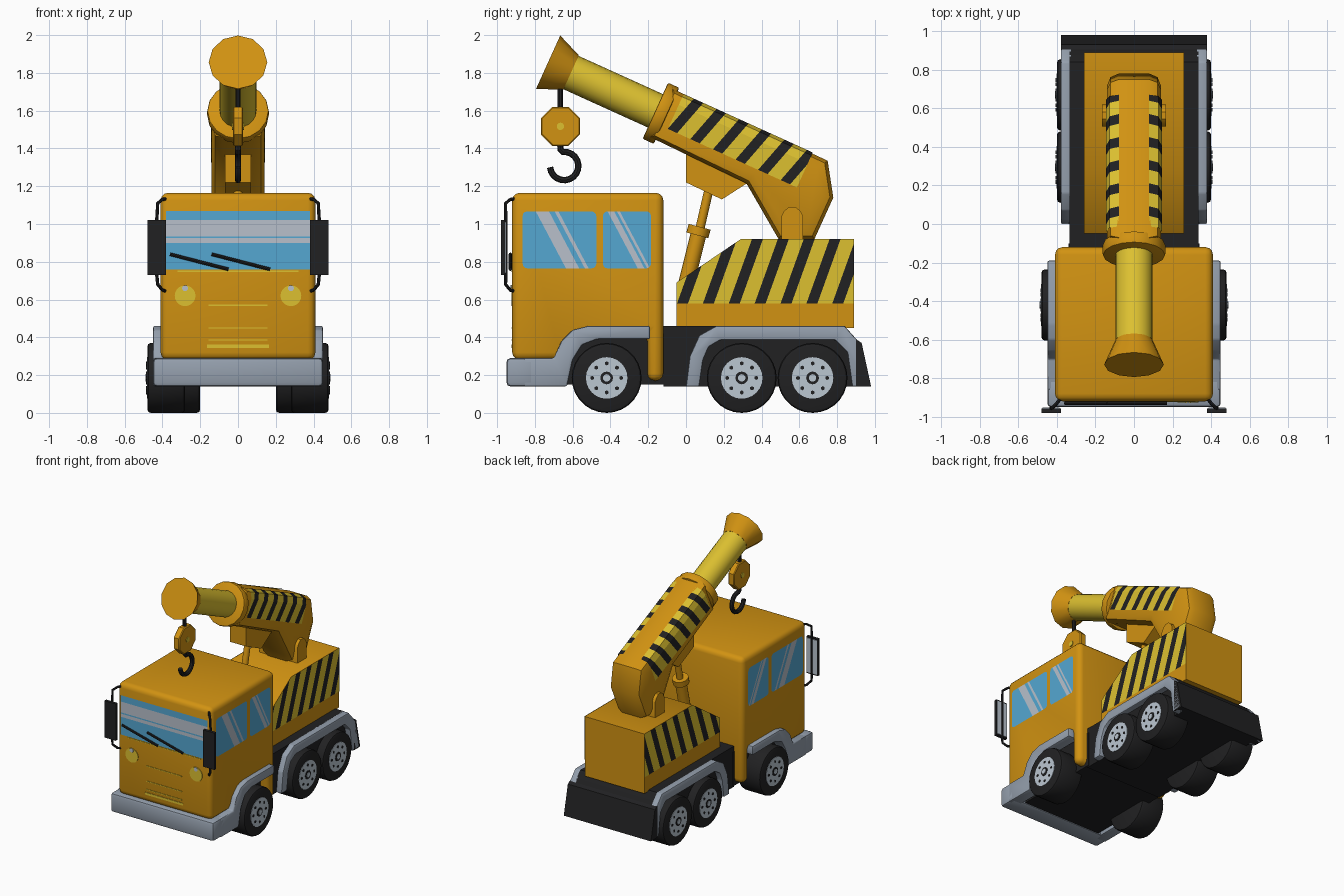
import bpy, bmesh
from math import sin, cos, pi, radians
from mathutils import Vector, Matrix

if "Cube" in bpy.data.objects:
    bpy.data.objects.remove(bpy.data.objects["Cube"], do_unlink=True)


def material(name, r, g, b):
    m = bpy.data.materials.new(name)
    m.use_nodes = True
    m.diffuse_color = (r, g, b, 1)
    m.node_tree.nodes["Principled BSDF"].inputs["Base Color"].default_value = (r, g, b, 1)
    return m


ORANGE = material("orange paint", .64, .29, .006)
YELLOW = material("yellow paint", .72, .53, .03)
BLACK = material("black rubber", .015, .015, .016)
GREY = material("grey trim", .30, .35, .42)
SILVER = material("silver rim", .50, .57, .64)
BLUE = material("blue glass", .09, .39, .64)
SHINE = material("glass shine", .48, .53, .60)


def finish(name, bm, mats, smooth=True):
    me = bpy.data.meshes.new(name)
    bm.to_mesh(me)
    bm.free()
    ob = bpy.data.objects.new(name, me)
    bpy.context.collection.objects.link(ob)
    for m in mats:
        me.materials.append(m)
    if smooth:
        bpy.ops.object.select_all(action='DESELECT')
        ob.select_set(True)
        bpy.context.view_layer.objects.active = ob
        bpy.ops.object.shade_smooth_by_angle(angle=radians(35))
    return ob


def extrude(name, profile, x0, x1, mat, bevel=0, segments=2, rim_only=False):
    """Extrude a (y, z) outline along x, with optional rounded edges."""
    bm = bmesh.new()
    face = bm.faces.new([bm.verts.new((x0, y, z)) for y, z in profile])
    new = bmesh.ops.extrude_face_region(bm, geom=[face])["geom"]
    bmesh.ops.translate(bm, vec=(x1 - x0, 0, 0),
                        verts=[v for v in new if isinstance(v, bmesh.types.BMVert)])
    bmesh.ops.recalc_face_normals(bm, faces=bm.faces)
    if bevel:
        edges = [e for e in bm.edges
                 if not rim_only or abs(e.verts[0].co.x - e.verts[1].co.x) < 1e-4]
        bmesh.ops.bevel(bm, geom=edges, offset=bevel, segments=segments, profile=.5,
                        affect='EDGES', clamp_overlap=True)
    return finish(name, bm, [mat])


def box(name, x, y, z, mat, bevel=0):
    return extrude(name, [(y[0], z[0]), (y[0], z[1]), (y[1], z[1]), (y[1], z[0])],
                   x[0], x[1], mat, bevel)


def rod(name, a, b, r0, r1, mat, sides=16, bevel=0):
    """Cylinder or cone between two points."""
    a, b = Vector(a), Vector(b)
    bm = bmesh.new()
    bmesh.ops.create_cone(bm, cap_ends=True, segments=sides, radius1=r0, radius2=r1,
                          depth=(b - a).length)
    if bevel:
        bmesh.ops.bevel(bm, geom=[e for e in bm.edges if abs(e.verts[0].co.z - e.verts[1].co.z) < 1e-4],
                        offset=bevel, segments=2, profile=.5, affect='EDGES')
    turn = (b - a).to_track_quat('Z', 'Y').to_matrix().to_4x4()
    bmesh.ops.transform(bm, matrix=Matrix.Translation((a + b) / 2) @ turn, verts=bm.verts)
    return finish(name, bm, [mat])


def tube(name, points, radius, mat):
    cu = bpy.data.curves.new(name, 'CURVE')
    cu.dimensions = '3D'
    cu.bevel_depth = radius
    cu.bevel_resolution = 2
    cu.use_fill_caps = True
    sp = cu.splines.new('POLY')
    sp.points.add(len(points) - 1)
    for p, co in zip(sp.points, points):
        p.co = (*co, 1)
    tmp = bpy.data.objects.new(name + " path", cu)
    bpy.context.collection.objects.link(tmp)
    dg = bpy.context.evaluated_depsgraph_get()
    bm = bmesh.new()
    bm.from_mesh(bpy.data.meshes.new_from_object(tmp.evaluated_get(dg)))
    bpy.data.objects.remove(tmp)
    for f in bm.faces:
        f.material_index = 0
    finish(name, bm, [mat])


def banded(name, rows, direction, cuts, mats, outward):
    """Thin painted panel, cut by parallel planes and coloured band by band."""
    bm = bmesh.new()
    for row in rows:
        bm.faces.new([bm.verts.new(p) for p in row])
    d, out = Vector(direction), Vector(outward)
    for c in cuts:
        bmesh.ops.bisect_plane(bm, geom=bm.verts[:] + bm.edges[:] + bm.faces[:],
                               plane_co=d * c / d.length_squared, plane_no=d)
    bm.normal_update()
    slots = list(dict.fromkeys(mats))
    for f in bm.faces:
        band = sum(f.calc_center_median().dot(d) > c for c in cuts)
        f.material_index = slots.index(mats[band % len(mats)])
        if f.normal.dot(out) < 0:
            f.normal_flip()
    finish(name, bm, slots, smooth=False)


def stripe_cuts(start, period, width, count):
    return [start + k * period + w for k in range(count) for w in (0, width)]


def rounded(y0, y1, z0, z1, r=.025):
    corners = [(y1 - r, z1 - r), (y0 + r, z1 - r), (y0 + r, z0 + r), (y1 - r, z0 + r)]
    return [(cy + r * cos(a), cz + r * sin(a)) for q, (cy, cz) in enumerate(corners)
            for a in [(q + k / 3) * pi / 2 for k in range(4)]]


# Chassis
box("front_chassis", (-.34, .34), (-.90, -.10), (.15, .42), BLACK)
tail = [(.84, .46), (.92, .37), (.97, .14)]
extrude("rear_chassis", [(-.12, .14), (-.12, .46)] + tail, -.335, .335, BLACK)
extrude("tail_panel", [(.90, .14), (.90, .39)] + [(y + .01, z) for y, z in tail[1:]], -.38, .38, BLACK)

# Cab with wheel cut-out and rear pillar
extrude("cab", [(-.92, .28), (-.92, 1.165), (-.12, 1.165), (-.12, .17), (-.205, .17), (-.205, .42),
                (-.55, .42), (-.65, .28)], -.41, .41, ORANGE, .04, 3)
box("bumper", (-.45, .45), (-.95, -.80), (.14, .29), GREY, .02)

# Painted front details
rect = [(-.38, .76), (-.38, 1.07), (.38, 1.07), (.38, .76)]
banded("windshield", [[(x, -.924, z) for x, z in rect]], (0, 0, 1), [.90, .925, .935, 1.02],
       [BLUE, SHINE, BLUE, SHINE, BLUE], (0, -1, 0))
for z, w in [(.75, .32), (.57, .155), (.45, .155), (.385, .155), (.352, .165)]:
    t = .009 if z < .36 else .003
    box("grille_line", (-w, w), (-.924, -.919), (z - t, z + t), YELLOW)
for x in (-.36, -.14):
    tube("wiper", [(x, -.93, .84), (x + .31, -.93, .76)], .009, BLACK)

for s, side in ((1, "left"), (-1, "right")):
    # Side windows with diagonal shine
    for label, (y0, y1), cuts in [("front", (-.865, -.475), [-.23, -.16, -.13, -.11]),
                                  ("rear", (-.44, -.185), [.15, .185, .20, .215])]:
        banded(f"{side}_{label}_window", [[(s * .413, y, z) for y, z in rounded(y0, y1, .765, 1.067)]],
               (0, 1, .53), cuts, [BLUE, SHINE, BLUE, SHINE, BLUE], (s, 0, 0))
    rod(f"{side}_headlight", (s * .28, -.915, .62), (s * .28, -.925, .62), .055, .055, YELLOW, 20)
    rod(f"{side}_headlight_glint", (s * .28, -.92, .66), (s * .28, -.928, .66), .016, .016, SHINE, 10)

    # Mirrors
    tube(f"{side}_mirror_arm", [(s * x, y, z) for x, y, z in
         [(.37, -.89, 1.135), (.40, -.93, 1.13), (.425, -.955, 1.11), (.43, -.955, 1.02), (.43, -.955, .73),
          (.425, -.955, .68), (.40, -.93, .65), (.37, -.89, .64)]], .009, BLACK)
    mx = sorted((s * .38, s * .48))
    box(f"{side}_mirror", mx, (-.98, -.957), (.73, 1.02), BLACK)
    box(f"{side}_mirror_glass", [mx[0] + .006, mx[1] - .006], (-.957, -.953), (.74, 1.01), SILVER)

    # Fenders
    extrude(f"{side}_front_fender",
            [(-.86, .14), (-.86, .29), (-.70, .29), (-.66, .38), (-.60, .44), (-.52, .46), (-.19, .46),
             (-.19, .39), (-.47, .39), (-.55, .36), (-.60, .28), (-.63, .14)], s * .36, s * .45, GREY, .01)
    extrude(f"{side}_rear_fender",
            [(0, .14), (.02, .30), (.07, .41), (.16, .46), (.84, .46), (.92, .37), (.97, .14), (.88, .14),
             (.855, .32), (.79, .385), (.18, .385), (.12, .35), (.09, .28), (.07, .14)],
            s * .32, s * .38, GREY, .008)

    # Wheels
    for label, y, out in [("front", -.42, .48), ("middle", .295, .40), ("rear", .67, .40)]:
        def disc(part, r, depth, mat, sides, dy=0, dz=0, bevel=0, inner=.02):
            rod(f"{side}_{label}_{part}", (s * (out - inner), y + dy, .185 + dz),
                (s * (out + depth), y + dy, .185 + dz), r, r, mat, sides, bevel)
        disc("tyre", .185, 0, BLACK, 28, bevel=.018, inner=.20)
        disc("rim", .11, .003, SILVER, 24)
        disc("hub", .034, .006, BLACK, 12)
        disc("hub_cap", .020, .009, SILVER, 10)
        for k in range(8):
            disc("bolt", .011, .006, BLACK, 6, .077 * cos(k * pi / 4), .077 * sin(k * pi / 4))

# Crane body with hazard stripes
box("crane_base", (-.26, .26), (-.05, .89), (.45, .58), ORANGE)
body = [(-.05, .58), (-.05, .69), (.29, .92), (.89, .92), (.89, .58)]
extrude("crane_body", body, -.26, .26, ORANGE)
for s, side in ((1, "left"), (-1, "right")):
    banded(f"{side}_body_stripes", [[(s * .263, y, z) for y, z in body]], (0, 1, -.36),
           stripe_cuts(-.53, .137, .058, 12), [YELLOW, BLACK], (s, 0, 0))

# Boom
collar = Vector((0, -.135, 1.587))
along, up = Vector((0, .911, -.413)), Vector((0, .413, .911))
extrude("boom", [(-.07, 1.715), (.75, 1.335), (.78, 1.14), (.68, .92), (.49, .92), (.32, 1.215), (-.19, 1.46)],
        -.14, .14, ORANGE, .06, 2, rim_only=True)
section = [(.078, .143), (.126, .126), (.144, .08), (.144, -.06)]
for s, side in ((1, "left"), (-1, "right")):
    def point(p, t):
        return collar + along * t + up * p[1] + Vector((s * p[0], 0, 0))
    strips = [[point(p, .07), point(q, .07), point(q, .82), point(p, .82)]
              for p, q in zip(section, section[1:])]
    banded(f"{side}_boom_stripes", strips, (0, .75, -.65), stripe_cuts(-1.05, .125, .052, 9),
           [YELLOW, BLACK], (s, 0, .5))
rod("boom_collar", collar + along * .035, collar - along * .03, .163, .163, ORANGE, 16, .008)
rod("boom_tube", collar, collar - along * .56, .097, .097, YELLOW, 20)
rod("boom_head", collar - along * .52, collar - along * .653, .10, .155, ORANGE, 12)
extrude("ram_bracket", [(0, 1.40), (0, 1.22), (.19, 1.13), (.33, 1.22), (.2, 1.32)], -.07, .07, ORANGE)
extrude("pivot_bracket", [(.505, .90), (.505, 1.04), (.52, 1.07), (.545, 1.09), (.58, 1.09),
                          (.605, 1.07), (.62, 1.04), (.62, .90)], -.165, .165, ORANGE)

# Hydraulic ram
rod("ram_cylinder", (0, -.005, .66), (0, .07, .96), .042, .042, ORANGE)
rod("ram_collar", (0, .06, .94), (0, .072, .985), .06, .06, ORANGE)
rod("ram_piston", (0, .07, .96), (0, .13, 1.22), .024, .024, ORANGE)

# Cable, pulley block and hook
rod("cable", (0, -.665, 1.60), (0, -.665, 1.80), .015, .015, BLACK, 10)
bm = bmesh.new()
bm.free()
octagon = [(-.665 + .112 * cos((k + .5) * pi / 4), 1.517 + .112 * sin((k + .5) * pi / 4)) for k in range(8)]
extrude("pulley_block", octagon, -.026, .026, ORANGE, .006, 1, rim_only=True)
rod("pulley_pin", (-.031, -.665, 1.517), (.031, -.665, 1.517), .02, .02, YELLOW, 10)
arc = [(0, -.645 + .075 * cos(a), 1.307 + .075 * sin(a))
       for a in [radians(95 - k * 18) for k in range(16)]]
tube("hook", [(0, -.665, 1.42), (0, -.665, 1.395)] + arc, .017, BLACK)
